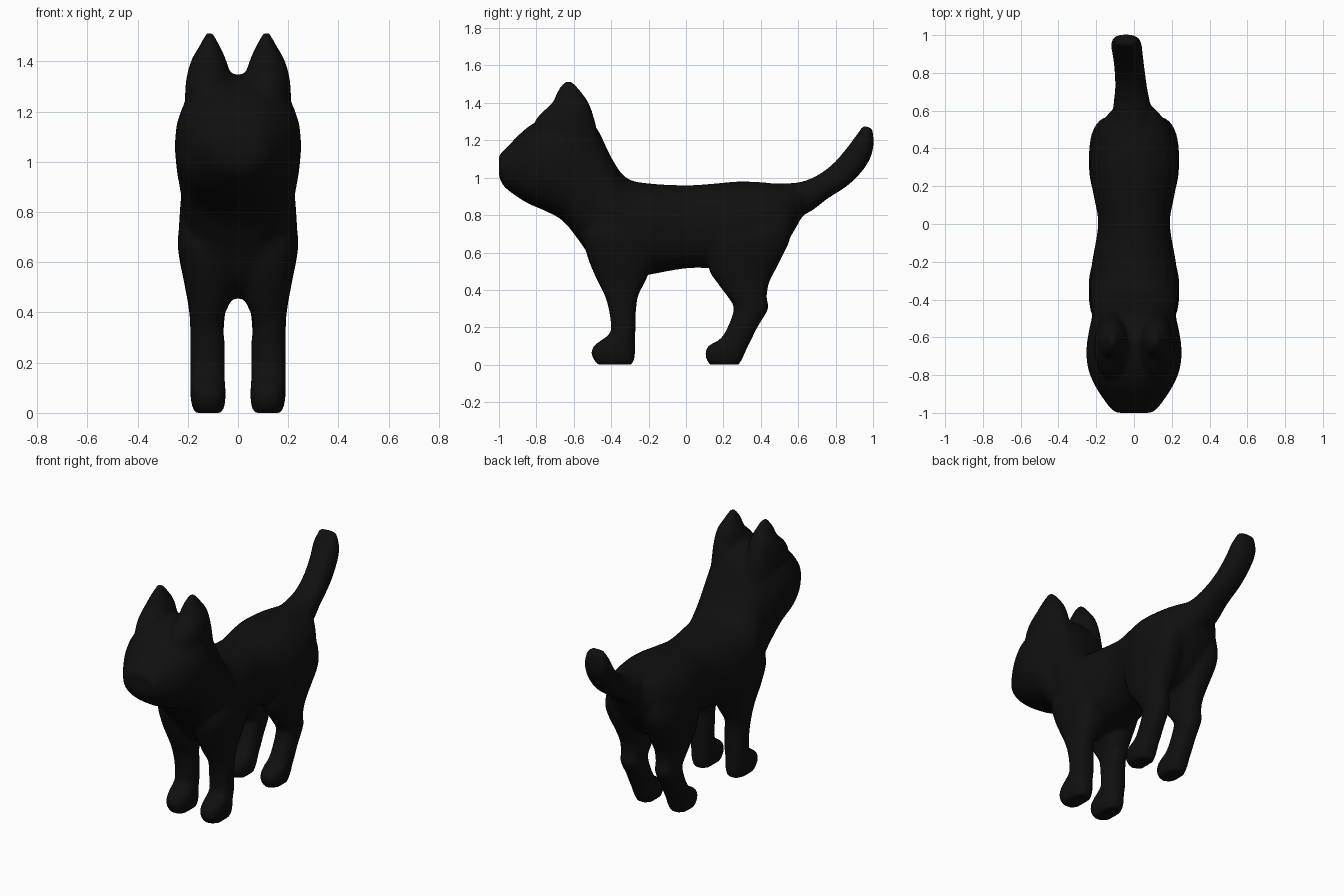
import bpy, bmesh, math
from mathutils import Vector

if "Cube" in bpy.data.objects:
    bpy.data.objects.remove(bpy.data.objects["Cube"], do_unlink=True)

black = bpy.data.materials.new("black_fur")
black.use_nodes = True
black.diffuse_color = (0.005, 0.005, 0.005, 1)
black.node_tree.nodes["Principled BSDF"].inputs["Base Color"].default_value = (0.005, 0.005, 0.005, 1)

SIDES, STEPS = 24, 4
bm = bmesh.new()


def refine(rows):
    """Catmull-Rom smoothing of a list of section rows."""
    rows = [Vector(r) for r in rows]
    out = []
    for i in range(len(rows) - 1):
        a, b, c, d = rows[max(i - 1, 0)], rows[i], rows[i + 1], rows[min(i + 2, len(rows) - 1)]
        for k in range(STEPS):
            t = k / STEPS
            out.append(0.5 * (2 * b + (c - a) * t + (2 * a - 5 * b + 4 * c - d) * t ** 2
                              + (3 * b - a - 3 * c + d) * t ** 3))
    return out + [rows[-1]]


def loft(sections, power=2.0):
    """Closed skin over sections of (centre, first half axis, second half axis)."""
    rings = []
    for centre, u, v in sections:
        ring = []
        for i in range(SIDES):
            c, s = math.cos(math.tau * i / SIDES), math.sin(math.tau * i / SIDES)
            c, s = (math.copysign(abs(w) ** (2 / power), w) for w in (c, s))
            ring.append(bm.verts.new(centre + u * c + v * s))
        rings.append(ring)
    for a, b in zip(rings, rings[1:]):
        for i in range(SIDES):
            j = (i + 1) % SIDES
            bm.faces.new((a[i], a[j], b[j], b[i]))
    bm.faces.new(rings[0])
    bm.faces.new(rings[-1])


def trunk(rows):
    """Rows of y, top z, bottom z, half width."""
    loft([(Vector((0, y, (t + b) / 2)), Vector((w, 0, 0)), Vector((0, 0, (t - b) / 2)))
          for y, t, b, w in refine(rows)], 2.3)


def upright_pair(rows, power=2.5):
    """Rows of z, front y, back y, inner x, outer x, built on both sides."""
    for side in (1, -1):
        loft([(Vector((side * (i + o) / 2, (f + b) / 2, z)),
               Vector(((o - i) / 2, 0, 0)), Vector((0, (b - f) / 2, 0)))
              for z, f, b, i, o in refine(rows)], power)


# Head, neck and torso
trunk([(-1.0, 1.12, 1.01, .09), (-.97, 1.15, .95, .13), (-.86, 1.26, .87, .205),
       (-.76, 1.32, .825, .245), (-.66, 1.345, .77, .252), (-.57, 1.34, .66, .24),
       (-.48, 1.27, .53, .222), (-.4, 1.11, .47, .232), (-.32, 1.0, .455, .236),
       (-.2, .97, .48, .222), (0, .96, .515, .19), (.14, .968, .515, .212),
       (.28, .98, .5, .236), (.42, .975, .52, .222), (.53, .96, .64, .18), (.62, .95, .79, .1)])

# Ears
upright_pair([(1.1, -.86, -.44, .03, .21), (1.3, -.81, -.485, .025, .21),
              (1.4, -.715, -.52, .045, .188), (1.46, -.69, -.56, .072, .155),
              (1.515, -.65, -.605, .1, .125)], 2.0)

# Front legs with paws
upright_pair([(0, -.475, -.285, .06, .175), (.05, -.505, -.272, .05, .188),
              (.1, -.495, -.272, .05, .19), (.14, -.44, -.272, .053, .19),
              (.18, -.402, -.27, .053, .19), (.28, -.41, -.268, .053, .19),
              (.37, -.435, -.255, .06, .192), (.45, -.475, -.215, .03, .2),
              (.57, -.525, -.17, .02, .225), (.7, -.55, -.15, .02, .24),
              (.85, -.5, -.2, .04, .2)])

# Hind legs with hocks and paws
upright_pair([(0, .125, .285, .06, .175), (.05, .102, .31, .05, .188),
              (.1, .118, .332, .052, .188), (.135, .18, .35, .055, .185),
              (.2, .222, .382, .057, .183), (.3, .255, .44, .057, .185),
              (.36, .225, .432, .055, .19), (.44, .165, .445, .045, .2),
              (.52, .12, .485, .03, .215), (.68, .12, .56, .02, .24),
              (.82, .18, .57, .03, .2)])

# Tail, curling up and slightly to one side
path = refine([(0, .45, .87, .09, .1), (-.01, .6, .885, .1, .09), (-.015, .72, .945, .085, .068),
               (-.025, .83, 1.02, .08, .07), (-.035, .91, 1.11, .08, .07),
               (-.042, .95, 1.19, .08, .056), (-.046, .97, 1.272, .055, .025)])
tail = []
for i, p in enumerate(path):
    step = path[min(i + 1, len(path) - 1)] - path[max(i - 1, 0)]
    normal = Vector((0, -step[2], step[1])).normalized()
    tail.append((Vector(p[:3]), Vector((p[3], 0, 0)), normal * p[4]))
loft(tail, 2.4)

# Fuse the parts into one soft skin
bmesh.ops.recalc_face_normals(bm, faces=bm.faces)
mesh = bpy.data.meshes.new("cat_body")
bm.to_mesh(mesh)
bm.free()
cat = bpy.data.objects.new("cat_body", mesh)
bpy.context.collection.objects.link(cat)
mesh.materials.append(black)
remesh = cat.modifiers.new("fuse", 'REMESH')
remesh.mode = 'VOXEL'
remesh.voxel_size = 0.014
remesh.use_smooth_shade = True
soften = cat.modifiers.new("soften", 'SMOOTH')
soften.factor = 0.5
soften.iterations = 6
